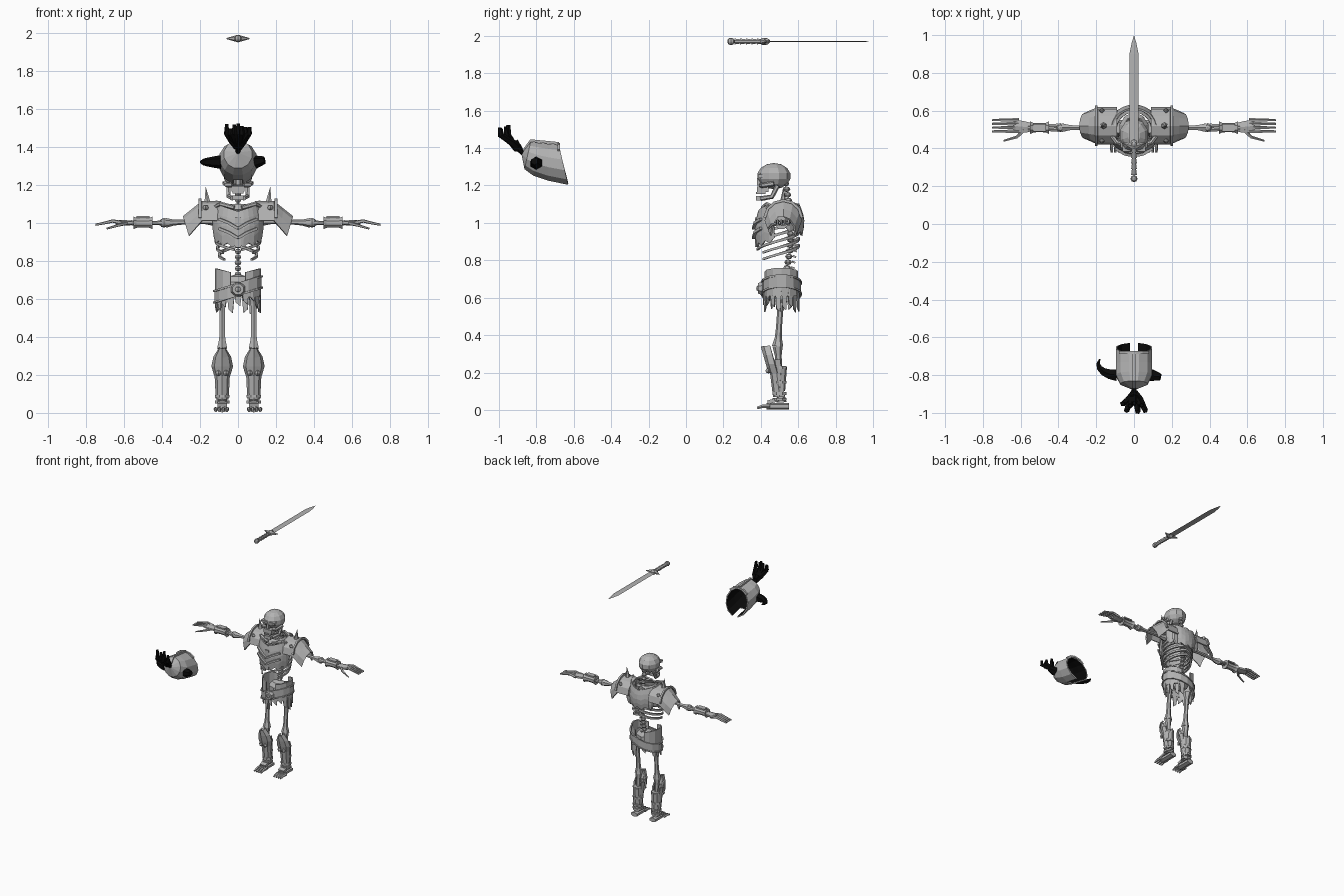
import bpy, bmesh, random
from math import sin, cos, pi
from mathutils import Vector, Matrix

if "Cube" in bpy.data.objects:
    bpy.data.objects.remove(bpy.data.objects["Cube"], do_unlink=True)
random.seed(4)


def material(name, value):
    made = bpy.data.materials.new(name)
    made.use_nodes = True
    made.diffuse_color = (value, value, value, 1)
    made.node_tree.nodes["Principled BSDF"].inputs["Base Color"].default_value = made.diffuse_color
    return made


GREY = material("worn grey", .45)
BLACK = material("black hair", .003)
group = {}


def start_group(x, y, z, paired=False):
    """Following parts are placed here; paired ones also get a mirrored twin."""
    group.update(origin=Vector((x, y, z)), paired=paired)


def finish(name, bm, mats=(GREY,), thick=0):
    bmesh.ops.remove_doubles(bm, verts=bm.verts, dist=.0004)
    bmesh.ops.recalc_face_normals(bm, faces=bm.faces)
    for side in ((1, -1) if group["paired"] else (1,)):
        prefix = {1: "left_", -1: "right_"}[side] if group["paired"] else ""
        mesh = bpy.data.meshes.new(prefix + name)
        bm.to_mesh(mesh)
        part = bpy.data.objects.new(prefix + name, mesh)
        bpy.context.collection.objects.link(part)
        part.location = group["origin"]
        if side < 0:
            part.location.x *= -1
            mesh.transform(Matrix.Diagonal((-1, 1, 1, 1)))
            mesh.flip_normals()
        for mat in mats:
            mesh.materials.append(mat)
        if thick:
            shell = part.modifiers.new("thickness", "SOLIDIFY")
            shell.thickness = thick
            shell.offset = -1
            shell.material_offset = len(mats) - 1
    bm.free()


def tube(name, points, radius, tip=None, knob=0, sides=6, flat=1, turn=.5, mat=GREY):
    """Capped loft; knob swells both ends, flat squashes the section."""
    bm = bmesh.new()
    points = [Vector(p) for p in points]
    if knob:
        points = [points[0].lerp(points[-1], i / 6) for i in range(7)]
    last = len(points) - 1
    tip = radius if tip is None else tip
    rings = []
    for i, point in enumerate(points):
        along = (points[min(i + 1, last)] - points[max(i - 1, 0)]).normalized()
        up = Vector((0, 1, 0)) if abs(along.z) > .95 else Vector((0, 0, 1))
        across = along.cross(up).normalized()
        over = across.cross(along)
        size = (radius + (tip - radius) * i / last) * (1 + knob * abs(2 * i / last - 1) ** 4)
        angles = [2 * pi * (k + turn) / sides for k in range(sides)]
        rings.append([bm.verts.new(point + size * (across * cos(a) + over * sin(a) * flat)) for a in angles])
    for lower, upper in zip(rings, rings[1:]):
        for k in range(sides):
            n = (k + 1) % sides
            bm.faces.new((lower[k], lower[n], upper[n], upper[k]))
    bm.faces.new(rings[0])
    bm.faces.new(rings[-1])
    finish(name, bm, (mat,))


def sheet(name, columns, rows, rule, thick=.01, mats=(GREY,), skip=()):
    """Grid surface rule(u, v), u and v in 0..1, with thickness."""
    bm = bmesh.new()
    grid = [[bm.verts.new(rule(i / columns, j / rows)) for i in range(columns + 1)] for j in range(rows + 1)]
    for j in range(rows):
        for i in range(columns):
            if (i, j) not in skip:
                bm.faces.new((grid[j][i], grid[j][i + 1], grid[j + 1][i + 1], grid[j + 1][i]))
    finish(name, bm, mats, thick)


def box(name, centre, size, tilt=0):
    bm = bmesh.new()
    bmesh.ops.create_cube(bm, size=1, matrix=Matrix.LocRotScale(
        Vector(centre), Matrix.Rotation(tilt, 3, "X").to_quaternion(), Vector(size)))
    finish(name, bm)


def ball(name, centre, size, segments=8, rings=5):
    bm = bmesh.new()
    bmesh.ops.create_uvsphere(bm, u_segments=segments, v_segments=rings, radius=.5,
                              matrix=Matrix.LocRotScale(Vector(centre), None, Vector(size)))
    finish(name, bm)


def zigzag(u, count):
    return .01 * (-1) ** round(u * count)


# Skull with open sockets between the face bars
start_group(0, .46, 1.2)
ball("cranium", (0, .01, .05), (.16, .18, .14), 10, 7)
box("brow", (0, -.06, .05), (.12, .03, .02), .15)
box("nose_bridge", (0, -.07, .02), (.02, .02, .04))
box("upper_jaw", (0, -.05, -.02), (.07, .06, .03))
for row in range(2):
    box("teeth_row", (0, -.06, -.04 - .02 * row), (.06, .05, .01))
box("chin", (0, -.06, -.07), (.06, .05, .02))
start_group(0, .46, 1.2, paired=True)
tube("cheekbone", [(.03, -.06, 0), (.06, -.05, 0), (.07, .01, .01)], .013)
tube("jaw_side", [(.03, -.06, -.07), (.05, 0, -.06), (.05, .03, 0)], .013)

# Spine
start_group(0, .53, .7)
for i in range(18):
    z = .03 * i
    y = .03 * sin(6 * z)
    ball("vertebra", (0, y, z), (.04, .04, .03), 6, 4)
    if i < 14:
        box("spine_fin", (0, y + .03, z), (.01, .02, .01), -.4)

# Ribs and breastbone
start_group(0, .49, .85)
box("breastbone", (0, -.11, .1), (.03, .02, .16))
start_group(0, .49, .85, paired=True)
for i in range(7):
    width = .1 + .02 * sin(i / 2)
    reach = pi * (.75 if i < 2 else .95)
    arc = [reach * k / 8 for k in range(9)]
    tube("rib", [(width * sin(a), .11 * cos(a), i / 28 + .03 - a / 32) for a in arc], .012, .008, sides=4)


# Breastplate and back plate with torn lower edges
def torso_plate(facing, neck, drop):
    def rule(u, v):
        a = (u - .5) * 2.7
        low = zigzag(u, 12) - drop - .04 * cos(a)
        top = neck + .04 * abs(sin(a))
        swell = 1 + .1 * sin(pi * v) - .08 * v
        return .13 * swell * sin(a), facing * .125 * swell * cos(a), low + (top - low) * v
    return rule


start_group(0, .5, 1)
sheet("breastplate", 12, 4, torso_plate(-1, .06, .08))
sheet("backplate", 12, 4, torso_plate(1, .08, .02))
sheet("collar", 10, 1, lambda u, v: ((.08 - .02 * v) * sin(2 * pi * u), (.09 - .02 * v) * cos(2 * pi * u), .07 + .03 * v))
start_group(0, .5, 1, paired=True)
for z in (0, -.05):
    tube("chest_ridge", [(0, -.14, z - .03), (.05, -.13, z), (.1, -.1, z + .02)], .01, sides=4)

# Shoulders: layered armour, spike, rivets
start_group(.09, .52, 1, paired=True)
tube("collarbone", [(-.07, -.11, .08), (0, -.09, .1), (.07, 0, .06)], .012)
ball("shoulder_blade", (0, .07, 0), (.07, .03, .13))
for layer in range(2):
    def pad(u, v):
        a = (u - .5) * 3.2
        slope = layer * v
        return (.1 * (layer + v) - .03 * slope * (1 - cos(a)), (.1 - .03 * slope) * sin(a),
                .115 - .08 * slope - .1 * (1 - cos(a)))
    sheet("shoulder_pad", 6, 2, pad)
tube("shoulder_rim", [(.11, .1 * sin(a / 2), .02 + .1 * cos(a / 2)) for a in range(-3, 4)], .01, sides=4)
tube("shoulder_spike", [(.07, 0, .1), (.08, 0, .19)], .02, 0)
for y in (-.08, .08):
    ball("shoulder_rivet", (.08, y, .08), (.03, .03, .03), 4, 4)

# Arms and hands
start_group(.13, .51, 1, paired=True)
tube("upper_arm", [(0, 0, .01), (.25, 0, 0)], .013, knob=1)
ball("elbow", (.26, 0, 0), (.05, .05, .05))
for y in (-.01, .01):
    tube("forearm_bone", [(.27, y, 0), (.43, y, 0)], .01, knob=.4)
tube("bracer", [(.32, 0, 0), (.42, 0, 0)], .026, knob=.4, sides=8)
box("bracer_plate", (.37, 0, .03), (.07, .04, .01))
tube("palm", [(.41, 0, 0), (.51, .01, 0)], .03, .04, knob=-.3, flat=.4)
for k in range(4):
    y = .02 * (k - 1)
    tube("finger", [(.48, y, 0), (.53, y, .01), (.57, y, 0), (.62, y, -.01)], .011, .006, sides=5)
tube("thumb", [(.45, -.01, 0), (.49, -.05, -.01), (.56, -.07, -.03)], .012, .005, sides=5)

# Legs
start_group(.083, .49, 0, paired=True)
tube("thigh_bone", [(0, .02, .62), (0, 0, .34)], .016, knob=.9)
tube("shin_bone", [(0, 0, .34), (0, .02, .04)], .016, knob=.7)


def guard(low, height, reach, lean, width):
    def rule(u, v):
        a = (u - .5) * reach
        return width(v) * sin(a), lean * (1 + v) + .04 * (1 - cos(a)), low + height * v
    return rule


sheet("knee_guard", 4, 3, guard(.2, .14, 3.2, -.04, lambda v: .048 * sin(pi * (.25 + .7 * v))))
sheet("greave", 6, 4, guard(.07, .2, 4.4, -.025, lambda v: .034 + .01 * v))
sheet("calf_plate", 4, 2, lambda u, v: (.036 * cos(pi * u), .01 + .03 * sin(pi * u) + .01 * v, .1 + .13 * v))
for x in (-.02, .02):
    ball("knee_rivet", (x, -.05, .21), (.03, .03, .03), 4, 4)
for z in (.05, .08, .14, .22):
    tube("leg_strap", [(0, .01, z), (0, .01, z + .015)], .04, sides=8)
tube("heel", [(0, .06, .02), (0, -.06, .02)], .03, flat=.6)
box("instep", (0, -.02, .05), (.05, .07, .02), .3)
for k in range(4):
    x = .02 * k - .025
    tube("toe", [(x, -.04, .02), (x, -.08, .02), (x, -.11, .01)], .012, .007, sides=5)

# Pelvis
start_group(.08, .51, .65, paired=True)
sheet("hip_wing", 6, 3, lambda u, v: (.08 * sin(pi * u) - .04, -.09 * cos(pi * u), .13 * v - .04 + .02 * v * sin(pi * u)))
start_group(0, .51, .65)
ball("pelvis", (0, .01, .02), (.16, .13, .12))

# Tilted belt, buckle and ragged skirt
for name, middle, height, grow in (("belt", 0, .06, 0), ("upper_trim", .03, .01, .006), ("lower_trim", -.03, .01, .006)):
    def band(u, v):
        a = 2 * pi * u
        return (.128 + grow) * sin(a), (.105 + grow) * cos(a), .04 * sin(a) + middle + height * (v - .5)
    sheet(name, 14, 1, band)
tube("buckle", [(0, -.1, 0), (0, -.125, 0)], .04, .03, sides=8)
ball("buckle_stud", (0, -.125, 0), (.03, .02, .03), 4, 4)
for i in range(1, 18):
    turn = 2 * pi * i / 18
    low = random.uniform(-.15, -.07) + .02 * abs(sin(turn))

    def strip(u, v):
        a = turn + (u - .5) * .4 * (.5 + .5 * v)
        grow = 1 + .04 * (i % 2)
        return .116 * grow * sin(a), .095 * grow * cos(a), low + .02 * u + (.04 * sin(a) - low) * v
    sheet("skirt_strip", 1, 3, strip, .006)


# Helmet shell with slanted rings, black lining and a notch in the lower rim
def helm(u, v):
    a = 2 * pi * (u + 1 / 24)
    rise = (1 + cos(a)) / 2
    top = Vector((0, .2 * v - .1, .04 + .07 * min(1, 4 * v) - .02 * v))
    bottom = Vector((0, .25 * v * v - .1, .04 - .17 * v ** .5))
    return bottom.lerp(top, rise) + Vector((.1 * min(1, 3 * v) * sin(a), 0, 0))


start_group(0, -.78, 1.33)
sheet("helmet", 12, 4, helm, mats=(GREY, BLACK), skip=((5, 3),))
tube("helmet_ridge", [(0, -.1, .04), (0, -.05, .11), (0, .1, .095)], .01, sides=4)
tube("helmet_brow", [(.09 * sin(a / 2), .1, .02 + .07 * cos(a / 2)) for a in range(-2, 3)], .01, sides=4)

# Horn, broken horn and plume
tube("horn", [(-.09 - .1 * sin(a), .04 - .06 * cos(a), -.01) for a in (.4 * k for k in range(6))], .036, .004, mat=BLACK)
tube("broken_horn", [(.09, -.02, -.01), (.14, -.03, 0)], .036, .02, mat=BLACK)
tube("plume_stem", [(0, -.09, .04), (0, -.14, .1)], .012, .025, mat=BLACK)
for k in range(-3, 4):
    x, y, z = .02 * k, random.uniform(-.22, -.16), random.uniform(.15, .2)
    tube("plume_lock", [(0, -.12, .07), (x / 2, -.15, .1), (x, y, .14), (x, y, z)], .025, .01, sides=5, mat=BLACK)

# Floating sword
start_group(0, .4, 1.97)
tube("blade", [(0, .02, 0), (0, .5, 0)], .024, sides=4, flat=.15, turn=0)
tube("blade_point", [(0, .5, 0), (0, .56, 0), (0, .6, 0)], .024, 0, sides=4, flat=.15, turn=0)
for k in range(5):
    y = .03 * k - .14
    tube("grip_ring", [(0, y, 0), (0, y + .03, 0)], .017, .012, sides=8)
ball("pommel", (0, -.16, 0), (.04, .04, .04))
ball("guard_block", (0, .02, 0), (.04, .06, .04))
start_group(0, .4, 1.97, paired=True)
tube("crossguard", [(0, .01, 0), (.06, .03, 0)], .02, .003)
